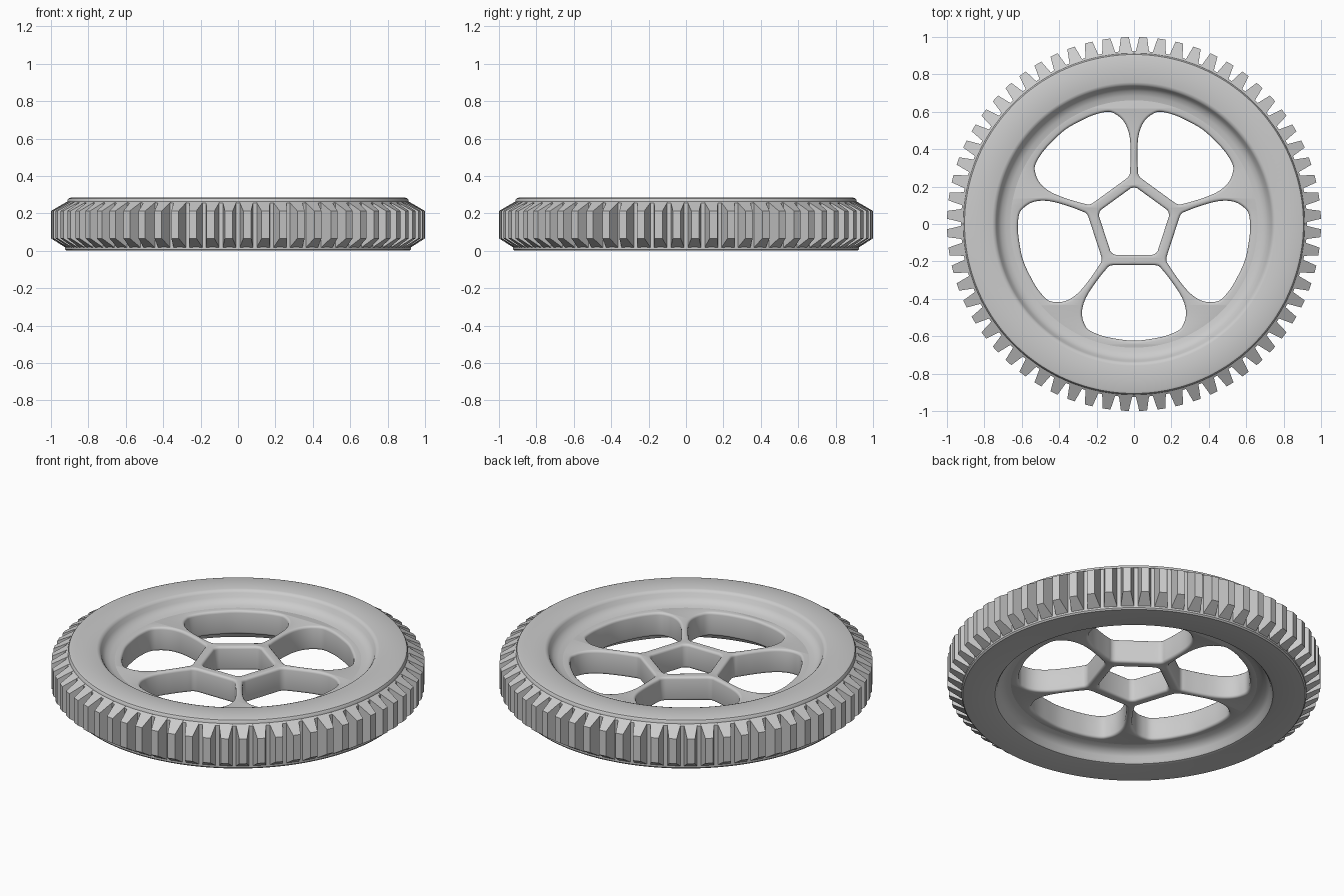
import bpy, bmesh
from math import sin, cos, pi, radians, hypot, atan2

if "Cube" in bpy.data.objects:
    bpy.data.objects.remove(bpy.data.objects["Cube"])

TEETH = 64
WEB_MID, WEB_HALF, FILLET = 0.145, 0.070, 0.014


def finish(name, bm, angle=35):
    bmesh.ops.recalc_face_normals(bm, faces=bm.faces)
    me = bpy.data.meshes.new(name)
    bm.to_mesh(me)
    bm.free()
    ob = bpy.data.objects.new(name, me)
    bpy.context.collection.objects.link(ob)
    select(ob)
    bpy.ops.object.shade_smooth_by_angle(angle=radians(angle))
    return ob


def select(ob):
    bpy.ops.object.select_all(action='DESELECT')
    ob.select_set(True)
    bpy.context.view_layer.objects.active = ob


def lathe(name, profile, steps=192):
    bm = bmesh.new()
    rings = []
    for i in range(steps):
        a = 2 * pi * i / steps
        rings.append([bm.verts.new((r * cos(a), r * sin(a), z)) for r, z in profile])
    n = len(profile)
    for i in range(steps):
        p, q = rings[i], rings[(i + 1) % steps]
        for j in range(n):
            k = (j + 1) % n
            bm.faces.new((p[j], q[j], q[k], p[k]))
    return finish(name, bm)


# Rim: closed cross-section with curved recess walls on both sides
recess = [(0.655, 0.000), (0.685, 0.005), (0.710, 0.016), (0.727, 0.034),
          (0.736, 0.055), (0.745, 0.066), (0.758, 0.070)]
top_side = [(r, WEB_MID + WEB_HALF - 0.001 + d) for r, d in recess]
bottom_side = [(r, max(0, WEB_MID - WEB_HALF + 0.001 - d * 1.09)) for r, d in recess]
outer = [(0.895, 0.284), (0.906, 0.280), (0.911, 0.272), (0.913, 0.262),
         (0.925, 0.254), (0.925, 0.008), (0.918, 0.0)]
lathe("rim", top_side + outer + bottom_side[::-1])

# Teeth: tapered blocks with sloping ends, repeated round the rim
bm = bmesh.new()
root = [(0.915, 0.037, 0.012), (0.915, 0.037, 0.262)]
tip = [(1.0, 0.021, 0.066), (1.0, 0.021, 0.213)]
for i in range(TEETH):
    a = 2 * pi * (i + 0.5) / TEETH
    vs = []
    for r, w, z in root + tip:
        for s in (-1, 1):
            x, y = r, s * w
            k = r / hypot(r, w)
            vs.append(bm.verts.new((k * (x * cos(a) - y * sin(a)),
                                    k * (x * sin(a) + y * cos(a)), z)))
    for f in ((0, 1, 3, 2), (4, 5, 7, 6), (0, 1, 5, 4),
              (2, 3, 7, 6), (0, 2, 6, 4), (1, 3, 7, 5)):
        bm.faces.new([vs[j] for j in f])
finish("teeth", bm, 20)


def smooth_loop(pts, steps=4):
    # Catmull-Rom through a closed list of points
    out, n = [], len(pts)
    for i in range(n):
        p0, p1, p2, p3 = (pts[(i + j) % n] for j in (-1, 0, 1, 2))
        for s in range(steps):
            t = s / steps
            out.append(tuple(0.5 * (2 * b + (c - a) * t + (2 * a - 5 * b + 4 * c - d) * t * t
                                    + (3 * b - a - 3 * c + d) * t ** 3)
                             for a, b, c, d in zip(p0, p1, p2, p3)))
    return out


def turned(pts, a):
    return [(x * cos(a) - y * sin(a), x * sin(a) + y * cos(a)) for x, y in pts]


# Half outline of one opening, hole axis along +x
half = [(0.22, 0.05), (0.22, 0.10), (0.2215, 0.122), (0.229, 0.138)]
# distance along the spoke, distance from its centre line
spoke_edge = [(0.285, 0.0215), (0.33, 0.0185), (0.38, 0.018), (0.43, 0.0195), (0.48, 0.026),
              (0.525, 0.041), (0.56, 0.064), (0.585, 0.095), (0.600, 0.135)]
for u, v in spoke_edge:
    r, a = hypot(u, v), radians(36) - atan2(v, u)
    half.append((r * cos(a), r * sin(a)))
half += [(0.621 * cos(radians(a)), 0.621 * sin(radians(a))) for a in (17, 10)]
opening = smooth_loop(half + [(0.624, 0.0)] + [(x, -y) for x, y in reversed(half)])

# Centre opening: pentagon with rounded corners
centre = []
R, cut = 0.165 / cos(radians(36)), 0.022
for i in range(5):
    a = pi / 2 + i * 2 * pi / 5
    corner = [(R - cut * cos(radians(54)), -cut * sin(radians(54))),
              (R - 0.0095, -0.006), (R - 0.0095, 0.006),
              (R - cut * cos(radians(54)), cut * sin(radians(54)))]
    centre += turned(corner, a)

# Spoked web: flat curve with openings, rounded edges
loops = [[(0.70 * cos(2 * pi * i / 128), 0.70 * sin(2 * pi * i / 128)) for i in range(128)], centre]
loops += [turned(opening, -pi / 2 + i * 2 * pi / 5) for i in range(5)]
cu = bpy.data.curves.new("spoked_web", 'CURVE')
cu.dimensions = '2D'
cu.fill_mode = 'BOTH'
cu.extrude = WEB_HALF - FILLET
cu.bevel_depth = FILLET
cu.bevel_resolution = 2
cu.offset = -FILLET
for pts in loops:
    sp = cu.splines.new('POLY')
    sp.points.add(len(pts) - 1)
    for p, (x, y) in zip(sp.points, pts):
        p.co = (x, y, 0, 1)
    sp.use_cyclic_u = True
web = bpy.data.objects.new("spoked_web", cu)
bpy.context.collection.objects.link(web)
web.location.z = WEB_MID
select(web)
bpy.ops.object.convert(target='MESH')
web = bpy.context.object
bm = bmesh.new()
bm.from_mesh(web.data)
bmesh.ops.remove_doubles(bm, verts=bm.verts, dist=0.0003)
bmesh.ops.recalc_face_normals(bm, faces=bm.faces)
bm.to_mesh(web.data)
bm.free()
bpy.ops.object.shade_smooth_by_angle(angle=radians(40))
